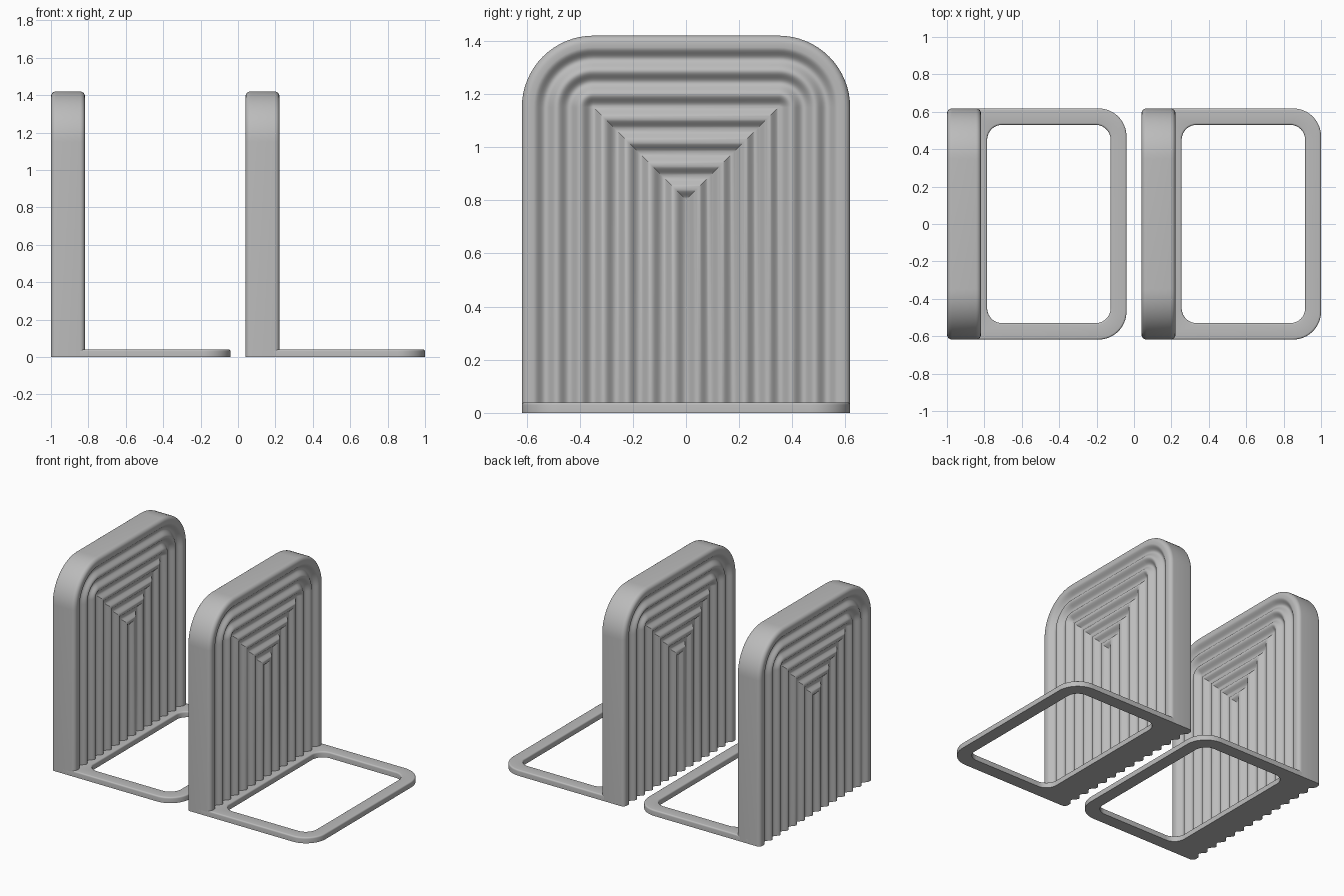
import bpy, bmesh
from math import sin, cos, pi, radians

if "Cube" in bpy.data.objects:
    bpy.data.objects.remove(bpy.data.objects["Cube"])

HALF_W, HEIGHT, CORNER = 0.618, 1.42, 0.27   # upright outline
THICK, DEPTH, RIBS = 0.182, 0.027, 7         # thickness, groove depth, nested ribs
PITCH = HALF_W / RIBS
ARC = 16

grey = bpy.data.materials.new("matte grey")
grey.use_nodes = True
grey.diffuse_color = (0.5, 0.5, 0.5, 1)
grey.node_tree.nodes["Principled BSDF"].inputs["Base Color"].default_value = (0.5, 0.5, 0.5, 1)


def finish(name, bm, angle):
    bmesh.ops.remove_doubles(bm, verts=bm.verts, dist=1e-5)
    bmesh.ops.dissolve_degenerate(bm, edges=bm.edges, dist=1e-5)
    bmesh.ops.recalc_face_normals(bm, faces=bm.faces)
    mesh = bpy.data.meshes.new(name)
    bm.to_mesh(mesh)
    bm.free()
    mesh.materials.append(grey)
    obj = bpy.data.objects.new(name, mesh)
    bpy.context.collection.objects.link(obj)
    bpy.ops.object.select_all(action="DESELECT")
    obj.select_set(True)
    bpy.context.view_layer.objects.active = obj
    bpy.ops.object.shade_smooth_by_angle(angle=radians(angle))
    return obj


def loft(bm, rows, closed):
    """Skin matching rows of vertices."""
    for a, b in zip(rows, rows[1:]):
        n = len(a)
        for j in range(n if closed else n - 1):
            k = (j + 1) % n
            bm.faces.new((a[j], a[k], b[k], b[j]))


def rib_profile():
    """(inset, height) pairs: rounded outer edge, then a wave of ribs."""
    pts = [(DEPTH * (1 - cos(a * pi / 12)), DEPTH * sin(a * pi / 12)) for a in range(7)]
    steps = 14
    for i in range(steps // 2, RIBS * steps + 1):
        pts.append((i * PITCH / steps, DEPTH * (0.5 - 0.5 * cos(2 * pi * i / steps))))
    return pts


def arch(inset):
    """Arch outline moved inwards; corners turn into mitres near the middle."""
    r = max(CORNER - inset, 0)
    cy, cz = HALF_W - inset - r, HEIGHT - inset - r
    side = [(cy + r * cos(a * pi / 2 / ARC), cz + r * sin(a * pi / 2 / ARC))
            for a in range(ARC + 1)]
    side.insert(0, (HALF_W - inset, 0))
    return side + [(-y, z) for y, z in reversed(side)]


def upright(name, x):
    bm = bmesh.new()
    faces = {}
    for s in (1, -1):
        faces[s] = [[bm.verts.new((x + s * (THICK / 2 - DEPTH + h), y, z)) for y, z in arch(d)]
                    for d, h in rib_profile()]
        loft(bm, faces[s], False)
    loft(bm, [faces[1][0], faces[-1][0]], False)
    # scalloped underside
    for end in (0, -1):
        loft(bm, [[row[end] for row in faces[s]] for s in (1, -1)], False)
    return finish(name, bm, 38)


def rounded_rect(x0, x1, half_y, r_in, r_out, grow=0):
    """Rounded rectangle with its own radius at each x end."""
    pts = []
    for sx, sy, start in ((1, 1, 0), (-1, 1, 1), (-1, -1, 2), (1, -1, 3)):
        r = max((r_out if sx > 0 else r_in) + grow, 0)
        cx = (x1 + grow - r) if sx > 0 else (x0 - grow + r)
        cy = sy * (half_y + grow - r)
        for a in range(ARC + 1):
            t = (start + a / ARC) * pi / 2
            pts.append((cx + r * cos(t), cy + r * sin(t)))
    return pts


def base_frame(name, x):
    """Thin open foot with softened top edges."""
    bm = bmesh.new()
    top, soft = 0.04, 0.01
    bend = [(soft * (1 - cos(a * pi / 8)), top - soft + soft * sin(a * pi / 8)) for a in range(5)]
    edge = [(0, 0)] + bend
    rows = []
    for d, z in edge:
        rows.append([bm.verts.new((px, py, z)) for px, py in
                     rounded_rect(x + 0.09, x + 0.96, HALF_W, 0, 0.15, -d)])
    for d, z in reversed(edge):
        rows.append([bm.verts.new((px, py, z)) for px, py in
                     rounded_rect(x + 0.215, x + 0.875, 0.53, 0.08, 0.08, d)])
    loft(bm, rows + rows[:1], True)
    return finish(name, bm, 30)


# two identical bookends side by side
for label, x in (("right", -1.0), ("left", 0.04)):
    upright(label + "_ribbed_upright", x + THICK / 2)
    base_frame(label + "_base_frame", x)
